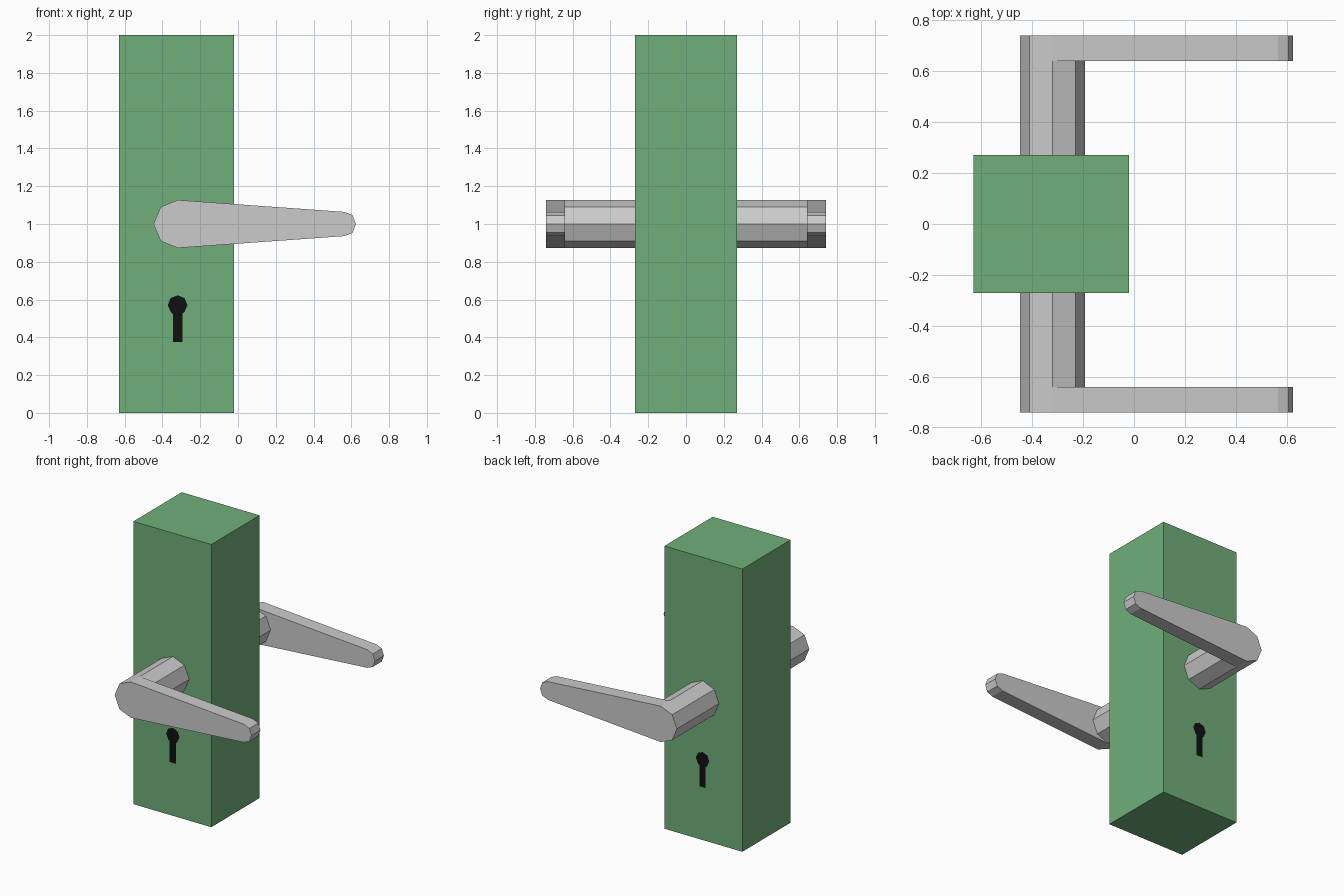
import bpy, bmesh, math

if "Cube" in bpy.data.objects:
    bpy.data.objects.remove(bpy.data.objects["Cube"])

BLOCK_Y = 0.27            # half thickness of the door block
ARM_Y0, ARM_Y1 = 0.64, 0.74
PX, PZ, R = -0.32, 1.0, 0.127   # handle pivot and shaft radius


def material(name, color):
    m = bpy.data.materials.new(name)
    m.diffuse_color = color
    m.use_nodes = True
    m.node_tree.nodes["Principled BSDF"].inputs["Base Color"].default_value = m.diffuse_color
    return m


def finish(bm, name, mat=None, recalc=True):
    if recalc:
        bmesh.ops.recalc_face_normals(bm, faces=bm.faces[:])
    me = bpy.data.meshes.new(name)
    bm.to_mesh(me)
    bm.free()
    ob = bpy.data.objects.new(name, me)
    bpy.context.collection.objects.link(ob)
    if mat:
        me.materials.append(mat)
    return ob


def octagon(x, z, r):
    return [(x + r * math.cos(i * math.pi / 4), z + r * math.sin(i * math.pi / 4))
            for i in range(8)]


def ring(bm, pts, y):
    return [bm.verts.new((x, y, z)) for x, z in pts]


def bridge(bm, a, b):
    for i in range(len(a)):
        j = (i + 1) % len(a)
        bm.faces.new((a[i], a[j], b[j], b[i]))


green = material("green", (0.16, 0.43, 0.19, 1))
black = material("black", (0.005, 0.005, 0.005, 1))

# door block
bm = bmesh.new()
bmesh.ops.create_cube(bm, size=1)
bmesh.ops.scale(bm, vec=(0.61, 2 * BLOCK_Y, 2), verts=bm.verts)
bmesh.ops.translate(bm, vec=(-0.325, 0, 1), verts=bm.verts)
finish(bm, "door_block", green)


def handle(name, s):
    """Octagonal shaft running into a tapering flat lever."""
    bm = bmesh.new()
    octa = octagon(PX, PZ, R)
    tip = [(0.565, 0.936), (0.607, 0.954), (0.624, 1.0), (0.607, 1.046), (0.565, 1.064)]
    base = ring(bm, octa, s * BLOCK_Y)
    end = ring(bm, octa, s * ARM_Y0)
    bm.faces.new(base)
    bridge(bm, base, end)
    # lever: left half continues the shaft, right half tapers to the tip
    back_tip = ring(bm, tip, s * ARM_Y0)
    back = end[2:7] + back_tip
    front = ring(bm, octa[2:7] + tip, s * ARM_Y1)
    bridge(bm, back, front)
    bm.faces.new(front)
    bm.faces.new(back_tip + [end[2], end[1], end[0], end[7], end[6]])
    finish(bm, name)


def keyhole(name, s):
    """Flat keyhole: octagon with a slot below it."""
    bm = bmesh.new()
    o = octagon(PX, 0.571, 0.052)
    pts = o[:6] + [(PX - 0.025, 0.523), (PX - 0.025, 0.375),
                   (PX + 0.025, 0.375), (PX + 0.025, 0.523)] + o[7:]
    f = bm.faces.new(ring(bm, pts, s * (BLOCK_Y + 0.002)))
    f.normal_update()
    if f.normal.y * s < 0:
        f.normal_flip()
    finish(bm, name, black, recalc=False)


# same fittings on both faces of the door
for side, s in (("front", -1), ("back", 1)):
    handle(side + "_handle", s)
    keyhole(side + "_keyhole", s)
